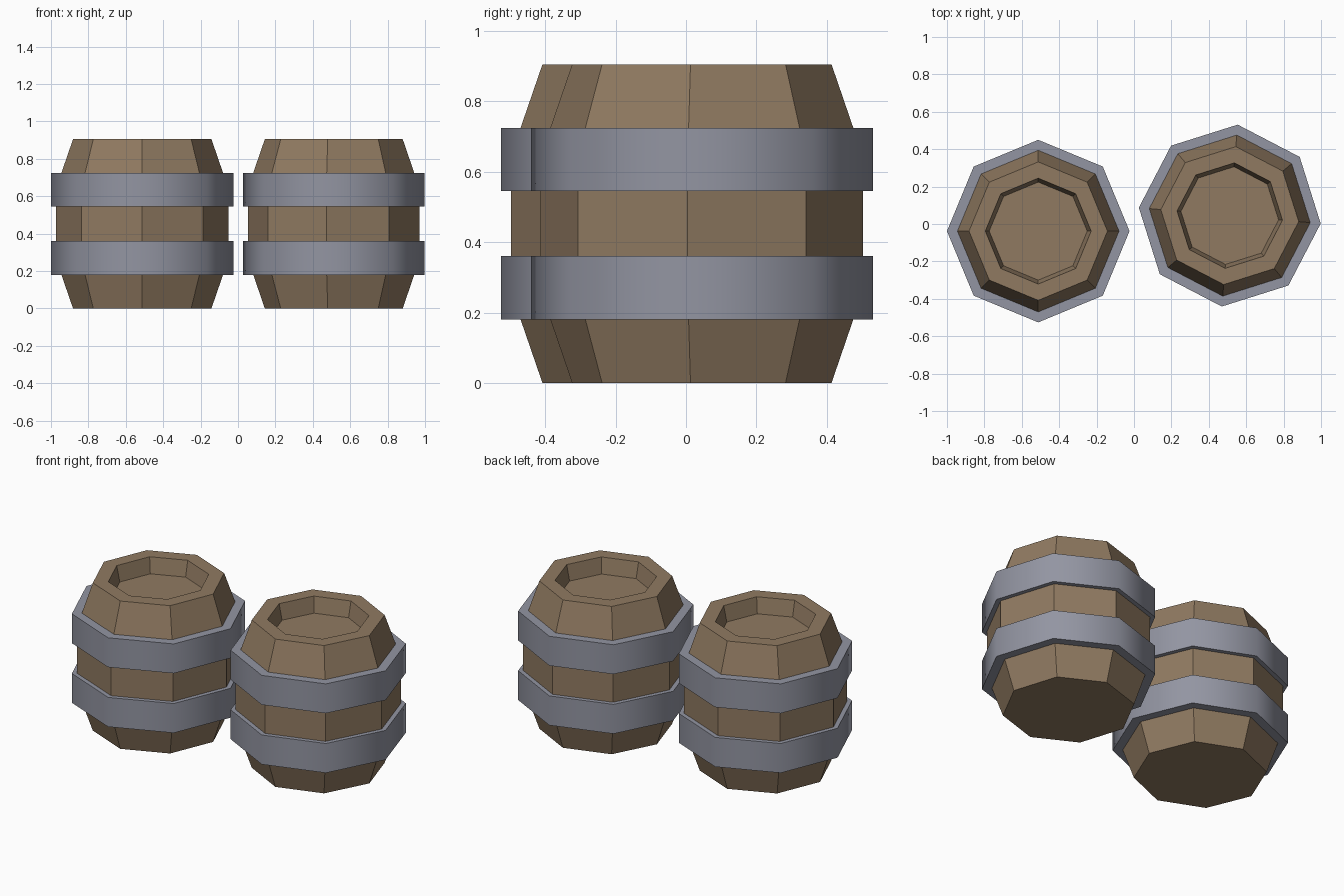
import bpy, bmesh
from math import cos, sin, pi, radians

if "Cube" in bpy.data.objects:
    bpy.data.objects.remove(bpy.data.objects["Cube"])

SIDES = 8


def material(name, color):
    m = bpy.data.materials.new(name)
    m.diffuse_color = (*color, 1)
    m.use_nodes = True
    m.node_tree.nodes["Principled BSDF"].inputs["Base Color"].default_value = m.diffuse_color
    return m


def lathe(name, profile, closed, loc, turn, mat):
    """Spin an (r, z) profile into an eight-sided solid."""
    bm = bmesh.new()
    rings = [[bm.verts.new((r * cos(2 * pi * i / SIDES), r * sin(2 * pi * i / SIDES), z))
              for i in range(SIDES)] for r, z in profile]
    pairs = list(zip(rings, rings[1:]))
    if closed:
        pairs.append((rings[-1], rings[0]))
    else:
        bm.faces.new(rings[0][::-1])
        bm.faces.new(rings[-1])
    for a, b in pairs:
        for i in range(SIDES):
            j = (i + 1) % SIDES
            bm.faces.new((a[i], a[j], b[j], b[i]))
    bmesh.ops.recalc_face_normals(bm, faces=bm.faces)
    me = bpy.data.meshes.new(name)
    bm.to_mesh(me)
    bm.free()
    me.materials.append(mat)
    ob = bpy.data.objects.new(name, me)
    ob.location = loc
    ob.rotation_euler.z = radians(turn)
    bpy.context.collection.objects.link(ob)
    return ob


wood = material("wood", (0.28, 0.195, 0.12))
metal = material("metal", (0.29, 0.30, 0.36))

# Staves up the outside, flat rim, then down into the recessed lid
body = [(0.37, 0), (0.432, 0.18), (0.46, 0.36), (0.46, 0.545), (0.432, 0.725),
        (0.37, 0.905), (0.283, 0.905), (0.262, 0.81)]

for side, loc, turn in (("left", (-0.512, -0.038, 0), 0),
                        ("right", (0.512, 0.045, 0), -5)):
    lathe(f"{side}_barrel_body", body, False, loc, turn, wood)
    # Two metal hoops, smooth around the barrel with sharp rims
    for part, z0, z1 in (("lower", 0.18, 0.36), ("upper", 0.545, 0.725)):
        ring = [(0.42, z0), (0.488, z0), (0.488, z1), (0.42, z1)]
        hoop = lathe(f"{side}_{part}_hoop", ring, True, loc, turn, metal)
        bpy.ops.object.select_all(action='DESELECT')
        hoop.select_set(True)
        bpy.context.view_layer.objects.active = hoop
        bpy.ops.object.shade_smooth_by_angle(angle=radians(50))
